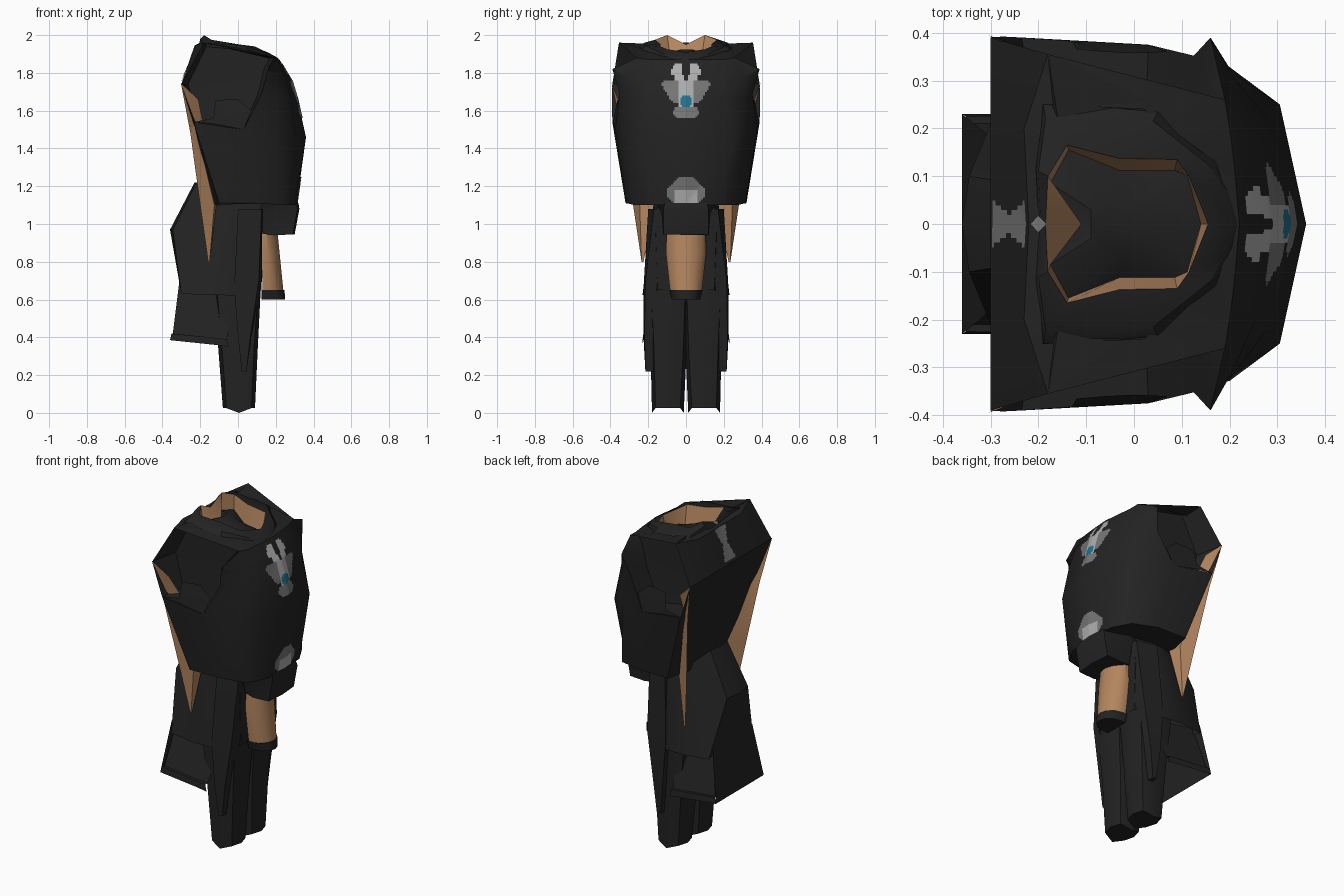
import bpy, bmesh, math
from mathutils import Vector
from mathutils.bvhtree import BVHTree


def colour(name, rgb):
    m = bpy.data.materials.new(name)
    m.diffuse_color = (*rgb, 1)
    return m


DARK = colour("charcoal", (0.0165, 0.0165, 0.0165))
TAN = colour("tan", (0.45, 0.235, 0.115))
LIGHT = colour("light grey", (0.42, 0.42, 0.42))
GREY = colour("mid grey", (0.18, 0.18, 0.18))
TEAL = colour("teal", (0.015, 0.17, 0.28))


def finish(name, bm, mats, recalc=True):
    if recalc:
        bmesh.ops.recalc_face_normals(bm, faces=bm.faces[:])
    me = bpy.data.meshes.new(name)
    bm.to_mesh(me)
    bm.free()
    for m in mats:
        me.materials.append(m)
    ob = bpy.data.objects.new(name, me)
    bpy.context.collection.objects.link(ob)
    bpy.ops.object.select_all(action='DESELECT')
    ob.select_set(True)
    bpy.context.view_layer.objects.active = ob
    bpy.ops.object.shade_smooth_by_angle(angle=math.radians(35))
    return ob


def mirrored(half):
    """Closed ring from a half ring running centre front to centre back."""
    return half + [(x, -y, z) for x, y, z in reversed(half[1:-1])]


def loft(rings, closed=True, cap0=False, cap1=False):
    bm = bmesh.new()
    vs = [[bm.verts.new(p) for p in r] for r in rings]
    n = len(rings[0])
    for a, b in zip(vs, vs[1:]):
        for i in range(n if closed else n - 1):
            j = (i + 1) % n
            bm.faces.new((a[i], a[j], b[j], b[i]))
    if cap0:
        bm.faces.new(vs[0])
    if cap1:
        bm.faces.new(vs[-1])
    return bm


def both_sides(name, rings, mat, **kw):
    for side, s in (("left", 1), ("right", -1)):
        finish(side + "_" + name,
               loft([[(x, y * s, z) for x, y, z in r] for r in rings], **kw), [mat])


# Torso shell: hem, chest, upper chest, shoulder flare, shoulder top, collar base
torso_rings = [
    [(.31, 0, 1.1), (.30, .16, 1.1), (.24, .27, 1.1), (.09, .315, 1.11), (-.10, .32, 1.11), (-.13, .15, 1.1), (-.13, 0, 1.1)],
    [(.36, 0, 1.46), (.305, .25, 1.46), (.20, .328, 1.48), (.03, .375, 1.5), (-.235, .39, 1.54), (-.20, .2, 1.4), (-.20, 0, 1.4)],
    [(.315, 0, 1.66), (.28, .22, 1.66), (.205, .318, 1.67), (.125, .352, 1.69), (-.275, .392, 1.66), (-.26, .2, 1.6), (-.26, 0, 1.6)],
    [(.285, 0, 1.76), (.255, .2, 1.77), (.205, .31, 1.78), (.16, .39, 1.82), (-.30, .39, 1.74), (-.30, .2, 1.74), (-.30, 0, 1.74)],
    [(.22, 0, 1.87), (.21, .12, 1.87), (.20, .20, 1.87), (.19, .26, 1.88), (-.18, .355, 1.96), (-.23, .2, 1.945), (-.22, 0, 1.94)],
    [(.20, 0, 1.87), (.19, .07, 1.88), (.17, .13, 1.89), (.02, .24, 1.93), (-.19, .25, 1.95), (-.20, .12, 1.96), (-.19, 0, 1.94)],
]
bm = loft([mirrored(r) for r in torso_rings], cap0=True)
bmesh.ops.recalc_face_normals(bm, faces=bm.faces[:])
# Arm openings: the side faces between chest and shoulder top sink inward
for s in (1, -1):
    hole = [f for f in bm.faces if len(f.verts) == 4 and f.calc_center_median().x < .05
            and all(v.co.y * s > .255 and 1.45 < v.co.z for v in f.verts)]
    bmesh.ops.inset_region(bm, faces=hole, thickness=.006, use_even_offset=False)
    for v in {v for f in hole for v in f.verts}:
        v.co.y = s * (.22 + .1 * max(0, 1.62 - v.co.z))
        v.co.x = v.co.x * .9
torso_tree = BVHTree.FromBMesh(bm)
finish("torso", bm, [DARK])

# Guard plates standing on the lower rim of the arm openings
both_sides("arm_guard", [
    [(-.235, .389, 1.54), (-.13, .383, 1.53), (.03, .374, 1.50)],
    [(-.13, .382, 1.56), (-.10, .375, 1.58), (.07, .36, 1.60)],
    [(-.12, .365, 1.65), (-.06, .36, 1.66), (0, .357, 1.66)]], DARK, closed=False)

# Collar: dark outside, tan lining, dark raised floor
collar_rings = [
    [(.23, 0, 1.85), (.205, .07, 1.86), (.17, .13, 1.87), (.05, .235, 1.92), (-.19, .255, 1.94), (-.205, .12, 1.96), (-.20, 0, 1.93)],
    [(.21, 0, 1.88), (.19, .065, 1.89), (.16, .12, 1.90), (.04, .215, 1.945), (-.185, .22, 1.96), (-.20, .11, 1.98), (-.195, 0, 1.94)],
    [(.155, 0, 1.91), (.115, .10, 1.925), (.09, .135, 1.94), (-.03, .137, 1.955), (-.14, .165, 1.975), (-.18, .10, 2.0), (-.185, 0, 1.95)],
    [(.14, 0, 1.84), (.112, .10, 1.83), (.085, .112, 1.83), (-.03, .112, 1.84), (-.137, .155, 1.89), (-.175, .085, 1.90), (-.11, 0, 1.91)],
    [(.05, 0, 1.87), (.04, .04, 1.87), (.02, .05, 1.87), (-.03, .05, 1.89), (-.07, .05, 1.91), (-.09, .03, 1.925), (-.09, 0, 1.925)],
]
bm = loft([mirrored(r) for r in collar_rings], cap1=True)
bm.faces.ensure_lookup_table()
for f in bm.faces[24:36]:
    f.material_index = 1
finish("collar", bm, [DARK, TAN], recalc=False)

# Tan lining wedges running from the shoulder points to the hips
both_sides("lining", [
    [(-.302, .394, 1.745), (-.285, .38, 1.70), (-.21, .36, 1.66)],
    [(-.252, .345, 1.48), (-.215, .33, 1.48), (-.17, .25, 1.46)],
    [(-.20, .28, 1.10), (-.125, .245, 1.10), (-.115, .165, 1.10)],
    [(-.158, .232, .80), (-.15, .235, .80), (-.15, .225, .80)]], TAN)

# Upper skirt with peaked back
finish("upper_skirt", loft([mirrored(r) for r in [
    [(.13, 0, 1.12), (.12, .15, 1.12), (0, .17, 1.12), (-.11, .15, 1.12), (-.22, .08, 1.22), (-.23, 0, 1.22)],
    [(.13, 0, .95), (.125, .16, .95), (.01, .20, .90), (-.15, .20, .87), (-.345, .10, .97), (-.36, 0, .97)],
    [(.12, 0, .65), (.125, .15, .65), (.04, .22, .62), (-.15, .23, .625), (-.30, .21, .63), (-.31, 0, .70)],
]]), [DARK])

# Lower back flap: flat back, sides leaning inward above a narrow hem
finish("lower_flap", loft([[(-.31, .19, .70), (-.31, -.19, .70)],
                           [(-.36, .23, .385), (-.36, -.23, .385)]], closed=False), [DARK])
both_sides("flap_side", [
    [(0, .12, .66), (-.15, .12, .68), (-.31, .13, .70)],
    [(-.06, .205, .39), (-.15, .21, .40), (-.345, .21, .42)],
    [(-.06, .228, .39), (-.15, .228, .40), (-.352, .225, .42)],
    [(-.05, .23, .35), (-.12, .23, .36), (-.36, .23, .385)]], DARK, closed=False)


# Legs: eight-sided, tapering, pointed at the inner and outer ankle
def leg_ring(z, x0, x1, y0, y1, k, tip=0):
    ring = []
    for i in range(8):
        a = i * math.pi / 4
        c, s = math.cos(a), math.sin(a)
        f = k if i % 2 else 1
        ring.append(((x0 + x1) / 2 + (x1 - x0) / 2 * c * f, (y0 + y1) / 2 + (y1 - y0) / 2 * s * f,
                     z - tip * (abs(s) > .9)))
    return ring


both_sides("leg", [leg_ring(.025, -.08, .09, .012, .18, 1.1, .025),
                   leg_ring(.35, -.105, .105, -.004, .188, 1.15),
                   leg_ring(.65, -.125, .12, -.008, .195, 1.25),
                   leg_ring(1.05, -.11, .12, -.008, .17, 1.25)],
           DARK, cap0=True, cap1=True)

# Thigh straps
both_sides("thigh_strap", [
    [(.13, .13, 1.08), (.125, .17, 1.08), (0, .20, 1.08), (0, .15, 1.08)],
    [(.125, .15, .70), (.11, .215, .70), (-.02, .225, .66), (-.02, .15, .66)],
    [(.07, .17, .40), (.065, .22, .40), (.0, .225, .40), (.0, .17, .40)],
    [(.045, .17, .22), (.045, .215, .22), (.02, .215, .22), (.02, .17, .22)]],
    DARK, cap0=True, cap1=True)


# Front tabard: rounded tan cloth with a dark tip
def cloth_ring(z, back, front, w):
    return mirrored([(front, 0, z), (front - .012, w * .5, z), (front - .04, w * .85, z),
                     (back + .03, w, z), (back, w, z), (back, 0, z)])


finish("tabard", loft([cloth_ring(1.0, .12, .205, .10), cloth_ring(.85, .125, .22, .107),
                       cloth_ring(.65, .13, .24, .085)], cap0=True, cap1=True), [TAN])
finish("tabard_tip", loft([cloth_ring(.65, .125, .246, .088), cloth_ring(.60, .125, .25, .075)],
                          cap0=True, cap1=True), [DARK])

# Buckle block below the chest
finish("buckle", loft([mirrored(r) for r in [
    [(.32, 0, 1.11), (.31, .11, 1.11), (.17, .16, 1.11), (.11, .15, 1.11), (.11, 0, 1.11)],
    [(.325, 0, 1.08), (.315, .12, 1.08), (.17, .13, 1.06), (.11, .13, 1.06), (.11, 0, 1.06)],
    [(.30, 0, .945), (.29, .12, .945), (.19, .12, .94), (.12, .11, .95), (.12, 0, .95)]]],
    cap0=True, cap1=True), [DARK])


# Emblems: small cells laid on the torso wherever the rule gives a colour
def emblem(name, rule, z0, z1, width, direction, step=.01):
    bm = bmesh.new()
    cache = {}

    def vert(i, j):
        if (i, j) not in cache:
            hit = torso_tree.ray_cast(Vector((-direction, i * step, z0 + j * step)),
                                      Vector((direction, 0, 0)))[0]
            cache[i, j] = hit and bm.verts.new(hit - Vector((direction * .005, 0, 0)))
        return cache[i, j]

    n = round(width / step)
    for i in range(-n, n):
        for j in range(round((z1 - z0) / step)):
            m = rule(abs((i + .5) * step), z0 + (j + .5) * step)
            if m is None:
                continue
            q = [vert(i, j), vert(i + 1, j), vert(i + 1, j + 1), vert(i, j + 1)]
            if all(q):
                f = bm.faces.new(q if direction < 0 else q[::-1])
                f.material_index = m
    finish(name, bm, [LIGHT, GREY, TEAL], recalc=False)


def chest_rule(y, z):
    if math.hypot(y, z - 1.65) < .034:
        return 2
    if z < 1.62:
        return 1 if y < .075 - abs(z - 1.59) * .8 else None
    if z > 1.79:
        return 0 if .02 < y < .085 - (z - 1.79) * .4 else None
    if z > 1.76:
        return 0 if .01 < y < .065 else None
    if y < .045:
        return 0
    if 1.64 < z and y < .13 - abs(z - 1.74) * .6:
        return 1
    return None


def waist_rule(y, z):
    if y > .10 - max(0, z - 1.19) * 1.0 - max(0, 1.15 - z) * .8:
        return None
    return 0 if z < 1.18 and y < .065 else 1


emblem("chest_emblem", chest_rule, 1.56, 1.85, .14, -1)
emblem("waist_emblem", waist_rule, 1.11, 1.25, .11, -1)
emblem("back_emblem", lambda y, z: 1 if y < .022 + abs(z - 1.85) * .32 else None,
       1.76, 1.94, .06, 1)

# Small diamond on the back of the collar
finish("collar_emblem", loft([[(-.217, 0, 1.95), (-.20, .018, 1.96)],
                              [(-.20, -.018, 1.96), (-.183, 0, 1.962)]], closed=False), [GREY])
